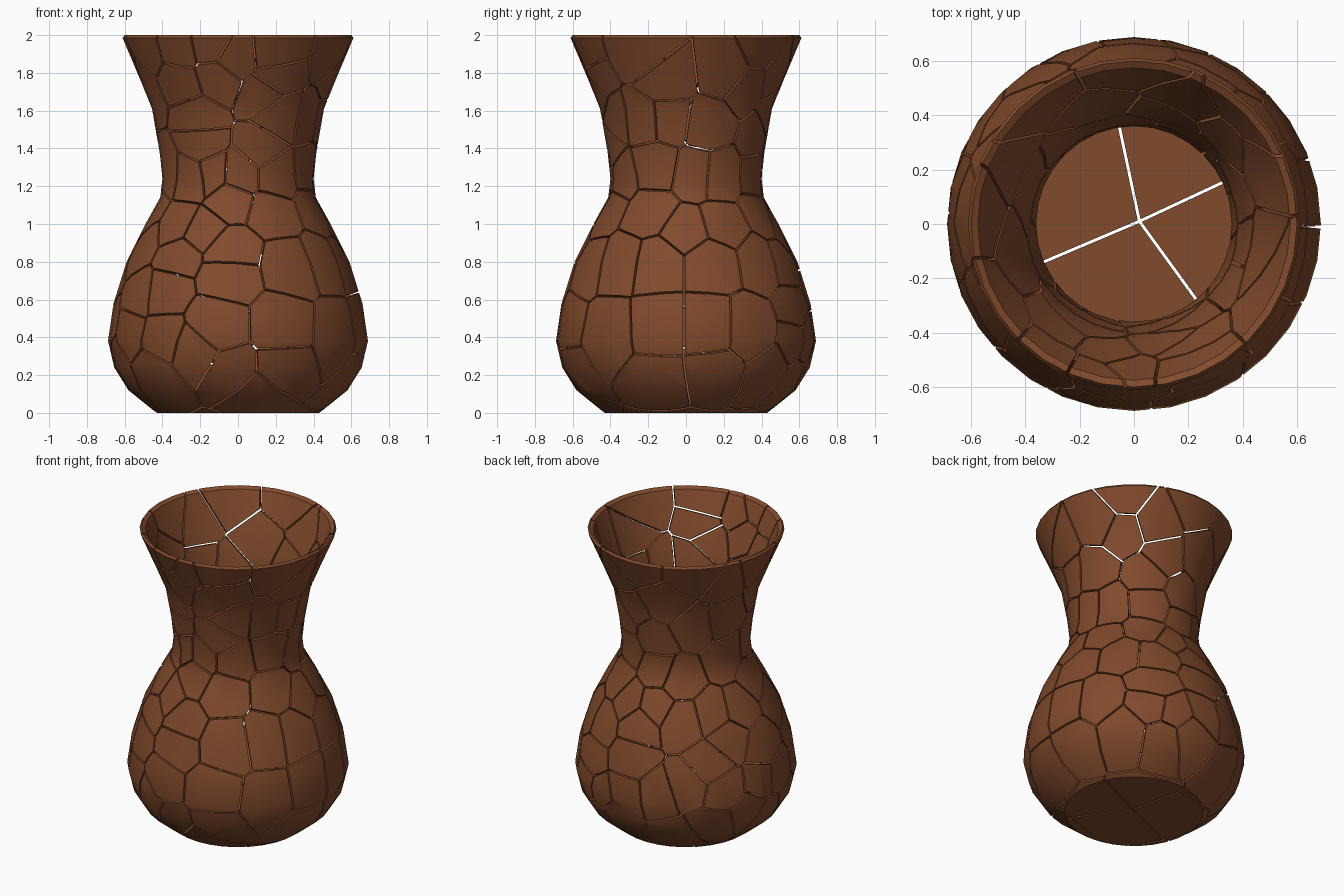
import bpy, bmesh, random
from math import cos, sin, radians, sqrt, pi
from mathutils import Vector

if "Cube" in bpy.data.objects:
    bpy.data.objects.remove(bpy.data.objects["Cube"])

random.seed(11)
SEGMENTS, WALL, GAP = 32, 0.04, 0.0055

# Outer silhouette (radius, height)
OUTER = [(.43, 0), (.45, .015), (.58, .12), (.655, .24), (.688, .38), (.66, .575), (.59, .80),
         (.49, 1.0), (.412, 1.14), (.40, 1.24), (.415, 1.38), (.455, 1.61), (.52, 1.77), (.611, 1.985)]


def radius_at(z):
    for (r0, z0), (r1, z1) in zip(OUTER, OUTER[1:]):
        if z <= z1:
            return r0 + (r1 - r0) * (z - z0) / (z1 - z0)
    return OUTER[-1][0]


def new_object(name, bm):
    mesh = bpy.data.meshes.new(name)
    bm.to_mesh(mesh)
    bm.free()
    obj = bpy.data.objects.new(name, mesh)
    bpy.context.collection.objects.link(obj)
    return obj


# Hollow vase body, turned around z
inner = [(r - WALL, z) for r, z in reversed(OUTER[2:-1])]
profile = [(0, 0)] + OUTER + [(.60, 2.0), (.575, 1.985)] + inner + [(.43, WALL), (0, WALL)]
bm = bmesh.new()
verts = [bm.verts.new((r, 0, z)) for r, z in profile]
edges = [bm.edges.new(pair) for pair in zip(verts, verts[1:])]
bmesh.ops.spin(bm, geom=verts + edges, axis=(0, 0, 1), cent=(0, 0, 0),
               angle=2 * pi, steps=SEGMENTS, use_duplicate=False)
bmesh.ops.remove_doubles(bm, verts=bm.verts, dist=1e-4)
bmesh.ops.recalc_face_normals(bm, faces=bm.faces)
vase = new_object("vase_shard", bm)

# Shard centres seen on the front (x, z) and on the right (y, z)
FRONT = [(-.5, 1.94), (-.32, 1.93), (-.15, 1.94), (-.02, 1.87), (.2, 1.9), (-.3, 1.74), (-.11, 1.77),
         (.14, 1.69), (-.22, 1.57), (-.2, 1.42), (.13, 1.4), (.22, 1.56), (-.24, 1.25), (-.14, 1.27),
         (.01, 1.26), (.2, 1.26), (-.32, 1.0), (-.2, .97), (-.04, 1.13), (.18, 1.07), (-.04, .86),
         (-.39, .65), (-.05, .73), (-.12, .47), (.28, .78), (.24, .47), (-.41, .39), (-.44, .2),
         (-.24, .32), (-.04, .2), (.24, .22), (.1, .1)]
RIGHT = [(-.48, 1.77), (-.24, 1.89), (-.12, 1.75), (.23, 1.8), (-.22, 1.55), (-.1, 1.55), (.12, 1.52),
         (-.16, 1.31), (.05, 1.27), (.18, 1.26), (-.19, 1.06), (0, .97), (.2, 1.0), (-.35, .81),
         (-.16, .81), (.14, .81), (.4, .81), (-.42, .42), (-.15, .45), (.13, .45), (.34, .44),
         (-.15, .17), (.15, .2), (.44, .2)]


def depth(u, z):
    return sqrt(max(radius_at(z) ** 2 - u * u, 0))


seeds = [Vector((u, -depth(u, z), z)) for u, z in FRONT]
seeds += [Vector((depth(u, z), u, z)) for u, z in RIGHT]
# Floor shards meeting near the middle
seeds += [Vector((.02 + .2 * cos(radians(a)), .01 + .2 * sin(radians(a)), .02)) for a in (60, 144, 262, 350)]
# Scattered shards on the back and left
tries = 0
while len(seeds) < 112 and tries < 6000:
    tries += 1
    a, z = radians(random.uniform(20, 240)), random.uniform(.1, 1.95)
    p = Vector((radius_at(z) * cos(a), radius_at(z) * sin(a), z))
    if min((p - s).length for s in seeds) > random.uniform(.15, .26):
        seeds.append(p)

# Convex cell around every shard centre, shrunk to leave the cracks
cells = bmesh.new()
for s in seeds:
    bm = bmesh.new()
    bmesh.ops.create_cube(bm, size=3)
    bmesh.ops.translate(bm, verts=bm.verts, vec=(0, 0, 1))
    for o in sorted(seeds, key=lambda q: (q - s).length)[1:]:
        d = o - s
        if d.length / 2 > max((v.co - s).length for v in bm.verts):
            break
        n = d.normalized()
        cut = bmesh.ops.bisect_plane(bm, geom=bm.verts[:] + bm.edges[:] + bm.faces[:], dist=1e-6,
                                     plane_co=(s + o) / 2 - n * GAP, plane_no=n, clear_outer=True)
        rim = [e for e in cut["geom_cut"] if isinstance(e, bmesh.types.BMEdge) and e.is_boundary]
        if len(rim) > 2:
            bmesh.ops.contextual_create(bm, geom=rim)
    bmesh.ops.recalc_face_normals(bm, faces=bm.faces)
    temp = bpy.data.meshes.new("cell")
    bm.to_mesh(temp)
    bm.free()
    cells.from_mesh(temp)
    bpy.data.meshes.remove(temp)
cutter = new_object("crack_cutter", cells)
cutter.hide_render = True

# Break the vase into shards
mod = vase.modifiers.new("cracks", 'BOOLEAN')
mod.operation, mod.solver, mod.object = 'INTERSECT', 'EXACT', cutter
bpy.context.view_layer.objects.active = vase
bpy.ops.object.select_all(action='DESELECT')
vase.select_set(True)
bpy.ops.object.modifier_apply(modifier=mod.name)
bpy.data.objects.remove(cutter)

# Fired clay colour, smooth surfaces with sharp broken edges
clay = bpy.data.materials.new("clay")
clay.diffuse_color = (.22, .068, .025, 1)
clay.use_nodes = True
clay.node_tree.nodes["Principled BSDF"].inputs["Base Color"].default_value = clay.diffuse_color
vase.data.materials.clear()
vase.data.materials.append(clay)
bpy.ops.object.shade_smooth_by_angle(angle=radians(35))

# One object per shard
bpy.ops.object.mode_set(mode='EDIT')
bpy.ops.mesh.select_all(action='SELECT')
bpy.ops.mesh.separate(type='LOOSE')
bpy.ops.object.mode_set(mode='OBJECT')
